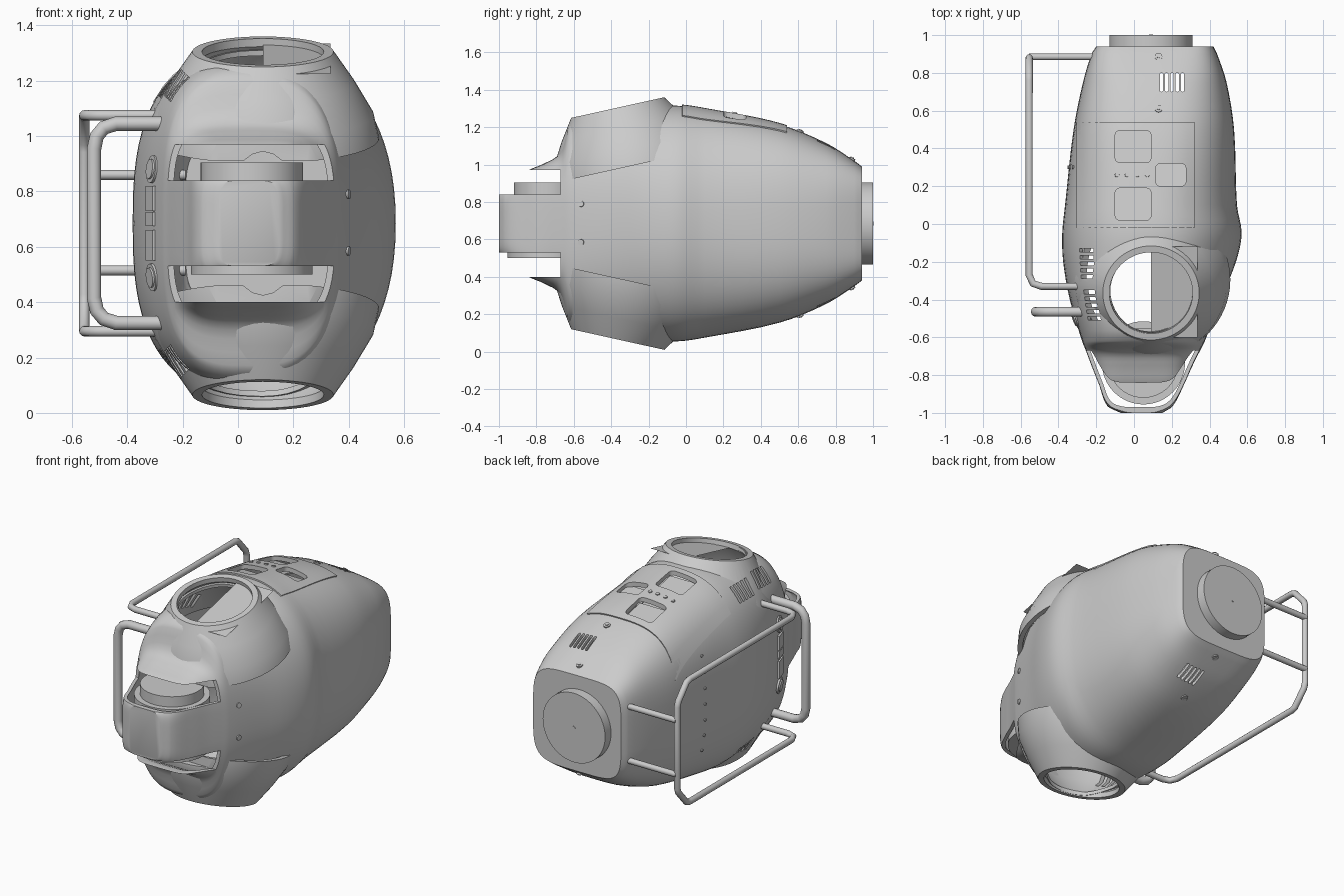
import bpy, bmesh, math
from mathutils import Vector, Matrix

if "Cube" in bpy.data.objects:
    bpy.data.objects.remove(bpy.data.objects["Cube"])

ZC = 0.685
# hull stations: y, left x, right x, half height, squareness
ST = [(-1.0, -.07, .15, .155, 5), (-.965, -.14, .205, .185, 5), (-.85, -.185, .265, .28, 5),
      (-.75, -.225, .31, .325, 4), (-.67, -.255, .35, .385, 3.4), (-.62, -.275, .375, .54, 2.6),
      (-.4, -.34, .46, .60, 2.3), (-.2, -.375, .54, .62, 2.2), (-.05, -.38, .57, .63, 2.2),
      (.1, -.365, .545, .61, 2.3), (.5, -.32, .53, .53, 2.6), (.75, -.27, .49, .43, 3),
      (.9, -.225, .44, .335, 4), (.94, -.2, .42, .305, 4.5)]


def station(y):
    """Hull parameters at any y (smooth interpolation)."""
    i = max(0, min(len(ST) - 2, sum(s[0] <= y for s in ST) - 1))
    a, b = ST[i], ST[i + 1]
    p, q = ST[max(i - 1, 0)], ST[min(i + 2, len(ST) - 1)]
    d = b[0] - a[0]
    t = (y - a[0]) / d
    out = []
    for k in range(1, 5):
        m0 = (b[k] - p[k]) / (b[0] - p[0]) * d
        m1 = (q[k] - a[k]) / (q[0] - a[0]) * d
        out.append((2*t**3 - 3*t*t + 1)*a[k] + (t**3 - 2*t*t + t)*m0
                   + (3*t*t - 2*t**3)*b[k] + (t**3 - t*t)*m1)
    xl, xr, h, n = out
    return (xl + xr) / 2, (xr - xl) / 2, h, n


def expo(n, left):
    return n + .5 if left else n


def top_z(x, y):
    cx, w, h, n = station(y)
    n = expo(n, x < cx)
    return ZC + h * max(0, 1 - min(1, abs((x - cx) / w)) ** n) ** (1 / n)


def side_x(y, z, left):
    cx, w, h, n = station(y)
    n = expo(n, left)
    return cx + (-1 if left else 1) * w * max(0, 1 - abs((z - ZC) / h) ** n) ** (1 / n)


def frame(pos, normal):
    return Matrix.Translation(pos) @ Vector(normal).to_track_quat('Z', 'Y').to_matrix().to_4x4()


def make(name, bm, hidden=False):
    bmesh.ops.recalc_face_normals(bm, faces=bm.faces)
    me = bpy.data.meshes.new(name)
    bm.to_mesh(me)
    bm.free()
    ob = bpy.data.objects.new(name, me)
    bpy.context.collection.objects.link(ob)
    ob.hide_render = hidden
    return ob


def finish(ob, cut=None, thick=0, angle=35):
    bpy.ops.object.select_all(action='DESELECT')
    ob.select_set(True)
    bpy.context.view_layer.objects.active = ob
    if thick:
        m = ob.modifiers.new("shell", 'SOLIDIFY')
        m.thickness, m.offset = thick, -1
        bpy.ops.object.modifier_apply(modifier=m.name)
    if cut:
        m = ob.modifiers.new("cut", 'BOOLEAN')
        m.object, m.operation, m.solver = cut, 'DIFFERENCE', 'EXACT'
        bpy.ops.object.modifier_apply(modifier=m.name)
    bpy.ops.object.shade_smooth_by_angle(angle=math.radians(angle))


def box(bm, mat, sx, sy, sz):
    bmesh.ops.create_cube(bm, size=1, matrix=mat @ Matrix.Diagonal((sx, sy, sz, 1)))


def cyl(bm, mat, r, depth, seg=48):
    bmesh.ops.create_cone(bm, cap_ends=True, segments=seg, radius1=r, radius2=r, depth=depth, matrix=mat)


def rounded(bm, x, y, sx, sy, z0, z1, r=.025):
    """Upright rounded box."""
    pts = []
    for k in range(4):
        px = (1, -1, -1, 1)[k] * (sx / 2 - r)
        py = (1, 1, -1, -1)[k] * (sy / 2 - r)
        for j in range(5):
            a = math.pi / 2 * (k + j / 4)
            pts.append((x + px + r * math.cos(a), y + py + r * math.sin(a)))
    lo = [bm.verts.new((*p, z0)) for p in pts]
    hi = [bm.verts.new((*p, z1)) for p in pts]
    bm.faces.new(lo[::-1])
    bm.faces.new(hi)
    for i in range(len(pts)):
        j = (i + 1) % len(pts)
        bm.faces.new((lo[i], lo[j], hi[j], hi[i]))


def tube(name, pts, r):
    cu = bpy.data.curves.new(name, 'CURVE')
    cu.dimensions, cu.bevel_depth, cu.bevel_resolution, cu.use_fill_caps = '3D', r, 4, True
    sp = cu.splines.new('POLY')
    sp.points.add(len(pts) - 1)
    for p, c in zip(sp.points, pts):
        p.co = (*c, 1)
    ob = bpy.data.objects.new(name, cu)
    bpy.context.collection.objects.link(ob)


# cutters: windows, round ports, vents, hatch pockets
bm = bmesh.new()
ports = [frame((.09, -.365, ZC + s * .62), (0, -.216, s * .976)) for s in (1, -1)]
for s, port in zip((1, -1), ports):
    box(bm, Matrix.Translation((.05, -.92, ZC + s * .22)), 1, .5, .13)
    cyl(bm, port, .215, .3)
    for i in range(5):
        rounded(bm, .145 + i * .028, .75, .017, .1, *sorted((ZC + s * .3, ZC + s * .6)), r=.008)
    for y0 in (-.21, -.43):
        for i in range(5):
            y = y0 + (i - 2) * .035
            x = -.24 - y0 * .1
            box(bm, frame((x, y, ZC + s * .47), (-.7, 0, s * .7)), .019, .11, .22)
pockets = [(-.005, .41, .19, .17), (-.005, .105, .19, .17), (.195, .26, .16, .12)]
for p in pockets:
    rounded(bm, *p, 1.1, 1.5)
cutters = make("cutters", bm, True)

# main hull shell, lofted along y
bm = bmesh.new()
ys = [a[0] + (b[0] - a[0]) * t / 4 for a, b in zip(ST, ST[1:]) for t in range(4)] + [ST[-1][0]]
rings = []
for y in ys:
    cx, w, h, n = station(y)
    ring = []
    for i in range(72):
        a = 2 * math.pi * i / 72
        c, s = math.cos(a), math.sin(a)
        e = 2 / expo(n, c < 0)
        ring.append(bm.verts.new((cx + math.copysign(abs(c) ** e, c) * w, y,
                                  ZC + math.copysign(abs(s) ** e, s) * h)))
    rings.append(ring)
for r0, r1 in zip(rings, rings[1:]):
    for i in range(72):
        bm.faces.new((r0[i], r0[i - 1], r1[i - 1], r1[i]))
bm.faces.new(rings[0])
bm.faces.new(rings[-1][::-1])
finish(make("hull", bm), cutters, .02)

# flared port rims, top and bottom
prof = [(.22, 0), (.255, 0), (.33, -.11), (.40, -.23), (.42, -.32), (.39, -.32), (.31, -.13), (.22, -.03)]
for name, port in zip(("upper_port_rim", "lower_port_rim"), ports):
    bm = bmesh.new()
    cols = [[bm.verts.new(port @ Vector((r * math.cos(a), r * math.sin(a), z))) for r, z in prof]
            for a in (2 * math.pi * i / 64 for i in range(64))]
    for i in range(64):
        for k in range(len(prof)):
            bm.faces.new((cols[i - 1][k], cols[i][k], cols[i][k - 1], cols[i - 1][k - 1]))
    finish(make(name, bm), cutters)

# loose sheet across half of the upper port
bm = bmesh.new()
bm.faces.new([bm.verts.new(p) for p in ((.09, -.12, 1.335), (.335, -.12, 1.335), (.335, -.6, 1.225), (.09, -.6, 1.225))])
make("port_half_sheet", bm)

# hatch panel following the hull, with pocket floor beneath
bm = bmesh.new()
N = 18
g = [[bm.verts.new((x, y, top_z(x, y) + .008)) for x in (-.305 + .625 * i / N for i in range(N + 1))]
     for y in (-.02 + .56 * j / N for j in range(N + 1))]
for j in range(N):
    for i in range(N):
        bm.faces.new((g[j][i], g[j][i + 1], g[j + 1][i + 1], g[j + 1][i]))
finish(make("hatch_panel", bm), cutters, .014)
bm = bmesh.new()
for x, y, sx, sy in pockets:
    box(bm, frame((x, y, top_z(x, y) - .045), (0, .2, .98)), sx + .03, sy + .03, .01)
make("hatch_pocket_floors", bm)

# rear disc
bm = bmesh.new()
rot = Matrix.Rotation(math.pi / 2, 4, 'X')
cyl(bm, Matrix.Translation((.09, .96, ZC)) @ rot, .22, .08, 64)
cyl(bm, Matrix.Translation((.09, 1.0, ZC)) @ rot, .01, .006, 12)
finish(make("rear_disc", bm))

# sensor drum behind the front band
bm = bmesh.new()
cyl(bm, Matrix.Translation((.05, -.735, .67)), .22, .34, 64)
cyl(bm, Matrix.Translation((.05, -.735, .87)), .185, .07, 64)
finish(make("front_drum", bm))

# screws and small lamps
bm = bmesh.new()
for s in (1, -1):
    for y in (.885, .61):
        cyl(bm, frame((.13, y, ZC + s * (top_z(.13, y) - ZC)), (0, .35, s)), .02, .012, 16)
        cyl(bm, frame((.13, y, ZC + s * (top_z(.13, y) - ZC)), (0, .35, s)), .01, .022, 6)
for x in (-.09, -.037, .017, .07):
    cyl(bm, frame((x, .26, top_z(x, .26) + .008), (0, .2, 1)), .012, .012, 12)
for z in (.99, .79, .585, .38):
    cyl(bm, frame((side_x(-.56, z, False), -.56, z), (1, -.4, (z - ZC) * .9)), .016, .014, 16)
for i in range(7):
    z = ZC + (i - 3) * .1
    cyl(bm, frame((side_x(.3, z, True), .3, z), (-1, 0, 0)), .009, .014, 10)
finish(make("screws", bm))

# left side lamps and switch plates
bm = bmesh.new()
for z in (.88, .49):
    cyl(bm, frame((side_x(-.5, z, True), -.5, z), (-1, -.35, (z - ZC) * .6)), .05, .016, 32)
    cyl(bm, frame((side_x(-.5, z, True), -.5, z), (-1, -.35, (z - ZC) * .6)), .036, .03, 32)
for z, hgt in ((.775, .09), (.7, .05), (.605, .11)):
    box(bm, Matrix.Translation((side_x(-.5, z, True), -.5, z)) @ Matrix.Rotation(.33, 4, 'Z'), .02, .08, hgt)
finish(make("side_lamps", bm))

# grab rails on the left
H = lambda s, d: ZC + s * d
tube("front_handle", [(-.26, -.465, H(1, .36)), (-.44, -.465, H(1, .36)), (-.485, -.465, H(1, .345)),
                      (-.51, -.465, H(1, .315)), (-.52, -.465, H(1, .27)), (-.52, -.465, H(-1, .27)),
                      (-.51, -.465, H(-1, .315)), (-.485, -.465, H(-1, .345)), (-.44, -.465, H(-1, .36)),
                      (-.26, -.465, H(-1, .36))], .026)
half = [(-.28, -.33, .39), (-.49, -.33, .39), (-.535, -.315, .39), (-.555, -.27, .39),
        (-.555, .76, .39), (-.555, .79, .38), (-.555, .87, .29), (-.555, .88, .26)]
tube("side_rail", [(x, y, H(1, d)) for x, y, d in half] + [(x, y, H(-1, d)) for x, y, d in half[::-1]], .019)
for name, z in (("rail_strut_upper", .86), ("rail_strut_lower", .515)):
    tube(name, [(-.19, .885, z), (-.555, .885, z)], .018)
